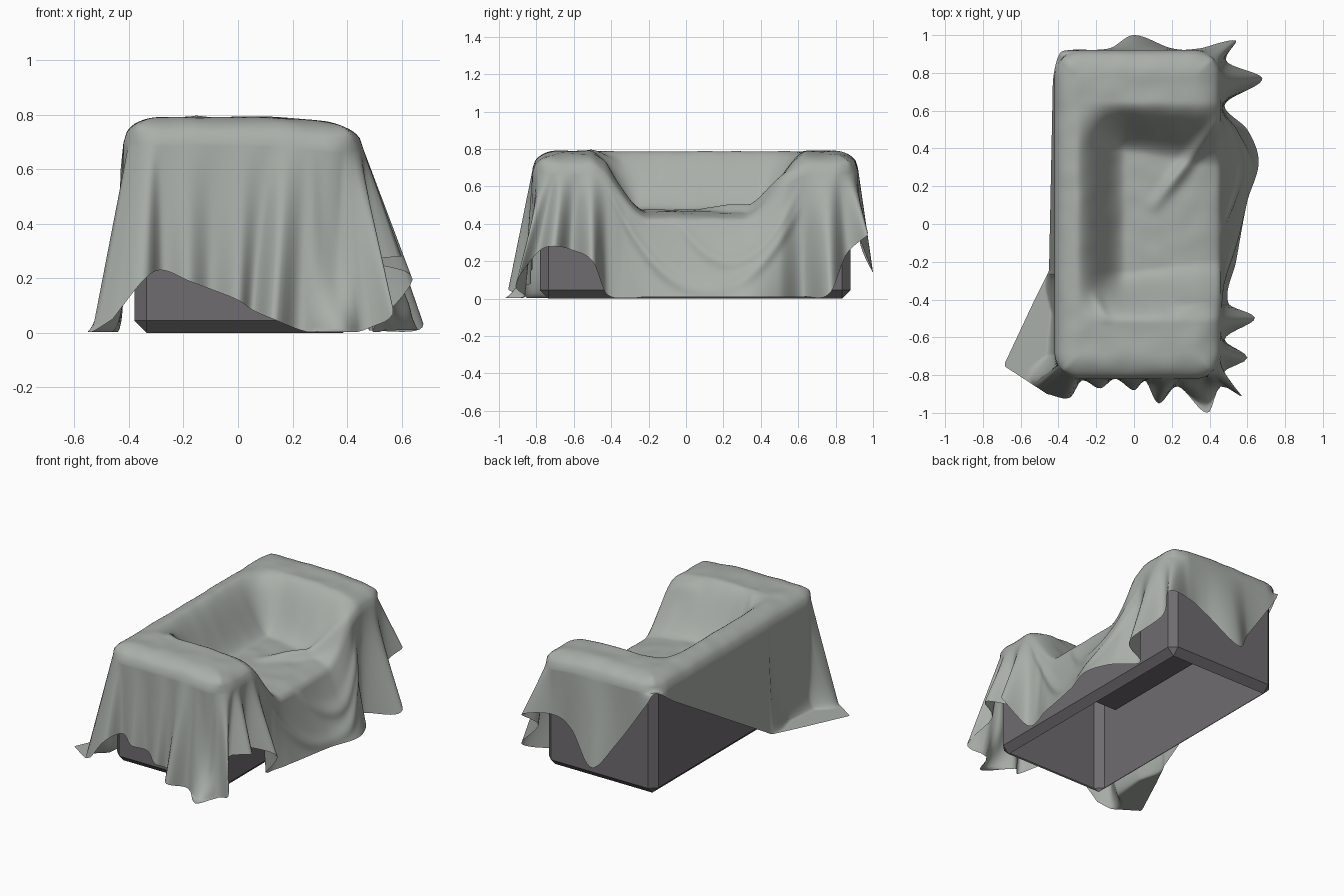
import bpy, bmesh, math
from mathutils import Vector, noise

if "Cube" in bpy.data.objects:
    bpy.data.objects.remove(bpy.data.objects["Cube"])


def material(name, col):
    m = bpy.data.materials.new(name)
    m.diffuse_color = (*col, 1)
    m.use_nodes = True
    m.node_tree.nodes["Principled BSDF"].inputs["Base Color"].default_value = m.diffuse_color
    return m


def box(name, lo, hi):
    bm = bmesh.new()
    bmesh.ops.create_cube(bm, size=1)
    for v in bm.verts:
        v.co = [(l + h) / 2 + c * (h - l) for l, h, c in zip(lo, hi, v.co)]
    me = bpy.data.meshes.new(name)
    bm.to_mesh(me)
    bm.free()
    ob = bpy.data.objects.new(name, me)
    bpy.context.collection.objects.link(ob)
    return ob


# Sofa body: block with the seat cut out, edges chamfered, open underneath
body = box("sofa_body", (-.38, -.78, 0), (.43, .88, .75))
cutter = box("seat_cutter", (-.27, -.49, .41), (.8, .6, 1.2))
cut = body.modifiers.new("seat_cut", 'BOOLEAN')
cut.operation, cut.object, cut.solver = 'DIFFERENCE', cutter, 'EXACT'
bev = body.modifiers.new("chamfer", 'BEVEL')
bev.width, bev.segments = .045, 1
bm = bmesh.new()
bm.from_object(body, bpy.context.evaluated_depsgraph_get())
bm.normal_update()
under = [f for f in bm.faces if f.normal.z < -.95 and f.calc_center_median().z < .01]
bmesh.ops.delete(bm, geom=under, context='FACES')
body.modifiers.clear()
bm.to_mesh(body.data)
bm.free()
bpy.data.objects.remove(cutter)
body.data.materials.clear()
body.data.materials.append(material("dark_fabric", (.16, .15, .16)))

# Throw cover: top sheet outline and hem points (perimeter position, x, y, z)
X0, X1, Y0, Y1, R = -.42, .46, -.82, .92, .14
HEM = [(0, -.46, -.90, .05), (.09, -.34, -.92, .20), (.15, -.28, -.83, .23),
       (.27, -.18, -.87, .19), (.37, -.10, -.82, .16), (.5, 0, -.88, .12),
       (.6, .06, -.83, .08), (.68, .13, -.95, .05), (.77, .23, -.86, .01),
       (.9, .39, -1.0, -.03), (.97, .46, -.86, .01), (1.02, .57, -.91, .08),
       (1.06, .47, -.79, .25), (1.09, .60, -.71, .28), (1.13, .48, -.61, .26),
       (1.18, .64, -.50, .20), (1.23, .50, -.42, .02), (1.35, .54, -.20, .01),
       (1.55, .60, .12, .01), (1.67, .66, .33, .01), (1.76, .60, .50, .01),
       (1.82, .48, .63, .01), (1.9, .68, .77, .03), (1.95, .49, .86, .24),
       (2.0, .54, .97, .34), (2.1, .35, .93, .38), (2.3, .20, .93, .32),
       (2.5, 0, 1.0, .14), (2.65, -.13, .93, .30), (2.9, -.35, .92, .62),
       (3.0, -.40, .89, .70), (3.1, -.43, .74, .60), (3.67, -.45, -.25, .01),
       (3.8, -.54, -.43, -.1), (3.93, -.69, -.75, -.1), (4, -.46, -.90, .05)]


def smooth(t):
    t = min(1, max(0, t))
    return t * t * (3 - 2 * t)


def tangent(k):
    a, b = HEM[max(0, k - 1)], HEM[min(len(HEM) - 1, k + 1)]
    return (Vector(b[1:]) - Vector(a[1:])) / (b[0] - a[0])


def hem(p):
    # straight near the floor flap, rounded (Hermite) elsewhere
    for k, (a, b) in enumerate(zip(HEM, HEM[1:])):
        if a[0] <= p <= b[0]:
            w = b[0] - a[0]
            t = (p - a[0]) / w
            if p > 3.1:
                return Vector(a[1:]).lerp(Vector(b[1:]), t)
            c = Vector(a[1:]).lerp(Vector(b[1:]), smooth(t))
            lift = tangent(k) * (t * (1 - t) ** 2) - tangent(k + 1) * (t * t * (1 - t))
            return c + lift * w


def ridge(x, y, a, b, width, height):
    a, d = Vector(a), Vector(b) - Vector(a)
    q = Vector((x, y)) - a
    t = min(1, max(0, q.dot(d) / d.length_squared))
    return height * math.sin(math.pi * (.15 + .85 * t)) * math.exp(-((q - d * t).length / width) ** 2)


def inset(c, lo, hi):
    return (max(0, (c - hi + R) / R) if c > (lo + hi) / 2
            else -max(0, (lo + R - c) / R))


def top_point(x, y):
    a, b = inset(x, X0, X1), inset(y, Y0, Y1)
    m = max(abs(a), abs(b))
    px = x + R * a * (math.sqrt(1 - b * b / 2) - 1)
    py = y + R * b * (math.sqrt(1 - a * a / 2) - 1)
    u = smooth((x + .1) / .55)
    hollow = (smooth((x + .31) / .27) * smooth((y + .52) / (.27 + .06 * u))
              * smooth((.65 - y) / (.27 + .08 * u)))
    z = .79 - .025 * smooth((x - .1) / .36) - .315 * hollow
    z -= .095 * (1 - math.sqrt(max(0, 1 - m * m))) * (1 - .5 * hollow)
    # tension folds running from the arm corners into the seat
    z += ridge(x, y, (.44, .53), (.08, .06), .035, .04)
    z += ridge(x, y, (.42, -.42), (.18, -.43), .03, .015)
    z += ridge(x, y, (-.15, -.5), (-.22, -.35), .025, .015)
    z += .005 * noise.noise(Vector((x * 9, y * 9, 0)))
    return Vector((px, py, z))


# Top sheet grid
NX, NY, ROWS = 66, 132, 48
bm = bmesh.new()
grid = [[bm.verts.new(top_point(X0 + (X1 - X0) * i / NX, Y0 + (Y1 - Y0) * j / NY))
         for j in range(NY + 1)] for i in range(NX + 1)]
for i in range(NX):
    for j in range(NY):
        bm.faces.new((grid[i][j], grid[i + 1][j], grid[i + 1][j + 1], grid[i][j + 1]))

# Hanging skirt, grown from the rim of the top sheet down to the hem
rim = [(grid[i][0], i / NX) for i in range(NX)]
rim += [(grid[NX][j], 1 + j / NY) for j in range(NY)]
rim += [(grid[NX - i][NY], 2 + i / NX) for i in range(NX)]
rim += [(grid[0][NY - j], 3 + j / NY) for j in range(NY)]


def skirt_column(v, p):
    top, end, col = v.co.copy(), hem(p), [v]
    power = 1 + max(0, -end.z) * 130       # cloth lying out on the floor
    for r in range(1, ROWS + 1):
        t = r / ROWS
        c = top.lerp(end, t ** power)
        c.z = top.z + (end.z - top.z) * t
        # slack swags between the two arm fronts
        if 1.18 < p < 1.85:
            fade = smooth((p - 1.18) / .08) * smooth((1.85 - p) / .08)
            for mid, low, half in ((.12, .03, .6), (.24, .2, .5)):
                zc = low + .7 * ((c.y - mid) / half) ** 2
                c.x += .025 * fade * t ** .5 * (1 - t ** 4) * math.exp(-((c.z - zc) / .045) ** 2)
        c.z = max(.004, c.z)
        col.append(bm.verts.new(c))
    return col


cols = [skirt_column(v, p) for v, p in rim]
for a, b in zip(cols, cols[1:] + cols[:1]):
    for r in range(ROWS):
        bm.faces.new((a[r], a[r + 1], b[r + 1], b[r]))
bmesh.ops.recalc_face_normals(bm, faces=bm.faces)
me = bpy.data.meshes.new("throw_cover")
bm.to_mesh(me)
bm.free()
me.shade_smooth()
cover = bpy.data.objects.new("throw_cover", me)
bpy.context.collection.objects.link(cover)
me.materials.append(material("grey_cloth", (.40, .43, .40)))
